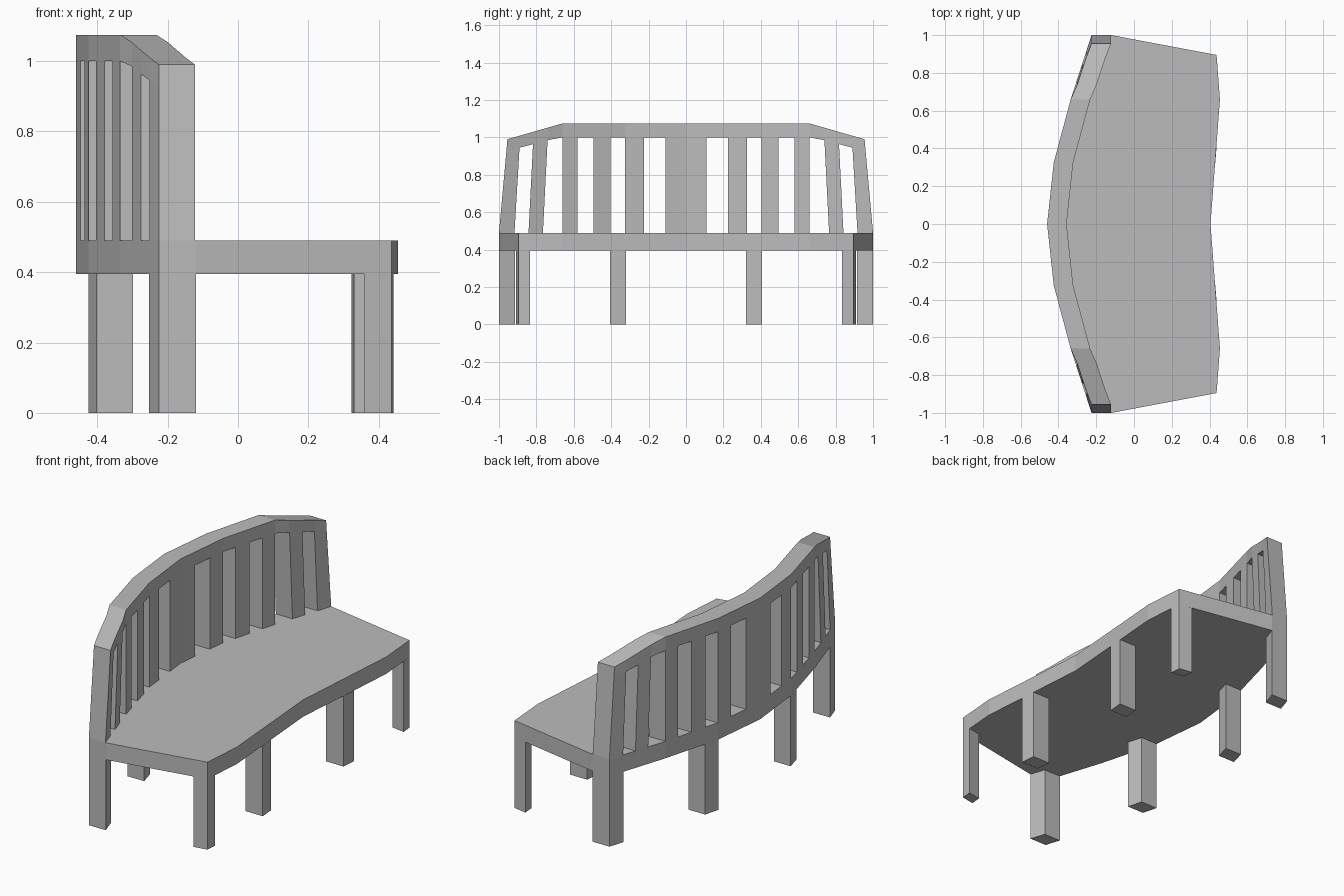
import bpy, bmesh
from mathutils import Vector

if "Cube" in bpy.data.objects:
    bpy.data.objects.remove(bpy.data.objects["Cube"])

grey = bpy.data.materials.new("warm_grey")
grey.diffuse_color = (0.5, 0.5, 0.5, 1)
grey.use_nodes = True
grey.node_tree.nodes["Principled BSDF"].inputs["Base Color"].default_value = grey.diffuse_color

SEAT_LOW, SEAT_TOP = 0.395, 0.49
THICK = 0.103  # depth of the backrest
BACK = [(0, -0.46), (0.325, -0.425), (0.66, -0.335), (1.0, -0.225)]  # (y, x) of the curved back


def solid(name, verts, faces, offset):
    """Thicken a sheet of faces along an offset into a closed solid."""
    n = len(verts)
    verts = [Vector(v) for v in verts]
    edges = [(f[i], f[(i + 1) % len(f)]) for f in faces for i in range(len(f))]
    used = set(edges)
    rim = [(b, a, a + n, b + n) for a, b in edges if (b, a) not in used]
    other = [tuple(i + n for i in reversed(f)) for f in faces]
    mesh = bpy.data.meshes.new(name)
    mesh.from_pydata(verts + [v + Vector(offset) for v in verts], [],
                     [tuple(f) for f in faces] + other + rim)
    bm = bmesh.new()
    bm.from_mesh(mesh)
    bmesh.ops.recalc_face_normals(bm, faces=bm.faces)
    bm.to_mesh(mesh)
    bm.free()
    mesh.materials.append(grey)
    obj = bpy.data.objects.new(name, mesh)
    bpy.context.collection.objects.link(obj)
    return obj


def prism(name, outline, z0, z1):
    return solid(name, [(x, y, z0) for x, y in outline],
                 [tuple(range(len(outline)))], (0, 0, z1 - z0))


def back_x(y):
    for (y0, x0), (y1, x1) in zip(BACK, BACK[1:]):
        if y <= y1:
            return x0 + (x1 - x0) * (y - y0) / (y1 - y0)
    return BACK[-1][1]


# Curved seat slab
half = [(x, y) for y, x in BACK] + [(-0.12, 1.0), (0.437, 0.895), (0.455, 0.66),
                                    (0.43, 0.33), (0.405, 0)]
prism("seat", half + [(x, -y) for x, y in reversed(half[1:-1])], SEAT_LOW, SEAT_TOP)

# Backrest stations: y at seat, y and z under the rail, y on top of the rail
stations = [(y, y, 1.0, y) for y in (0, 0.11, 0.225, 0.325, 0.405, 0.495, 0.58, 0.66)]
stations += [(0.765, 0.74, 0.985, 0.737), (0.842, 0.818, 0.964, 0.813),
             (0.917, 0.89, 0.945, 0.885), (1.0, 0.96, 0.93, 0.955)]
GAPS = {1, 3, 5, 7, 9}  # open spaces between slats
cells = [(s, i) for s in (-1, 1) for i in range(len(stations))]
order = sorted({s * i for s, i in cells})

verts = []
for k in order:
    s = -1 if k < 0 else 1
    yb, ym, zm, yt = stations[abs(k)]
    zt = 1.075 - 0.085 * max(0, yt - 0.66) / 0.295
    x = back_x(yb)
    verts += [(x, s * yb, SEAT_TOP), (x, s * ym, zm), (x, s * yt, zt)]
faces = []
for j, k in enumerate(order[:-1]):
    a, b = 3 * j, 3 * j + 3
    faces.append((a + 1, b + 1, b + 2, a + 2))        # top rail
    if min(abs(k), abs(k + 1)) not in GAPS:
        faces.append((a, b, b + 1, a + 1))            # slat
solid("slatted_backrest", verts, faces, (THICK, 0, 0))

# Legs, mirrored left and right
legs = {
    "back_end_leg": [(-0.225, 1.0), (-0.12, 1.0), (-0.148, 0.915), (-0.2525, 0.915)],
    "back_middle_leg": [(-0.425, 0.32), (-0.402, 0.405), (-0.298, 0.405), (-0.322, 0.32)],
    "front_middle_leg": [(0.43, 0.32), (0.437, 0.405), (0.33, 0.405), (0.322, 0.32)],
    "front_end_leg": [(0.36, 0.909), (0.437, 0.895), (0.442, 0.835), (0.365, 0.848)],
}
for name, pts in legs.items():
    for side, s in (("left", -1), ("right", 1)):
        prism(f"{name}_{side}", [(x, s * y) for x, y in pts], 0, SEAT_LOW)
